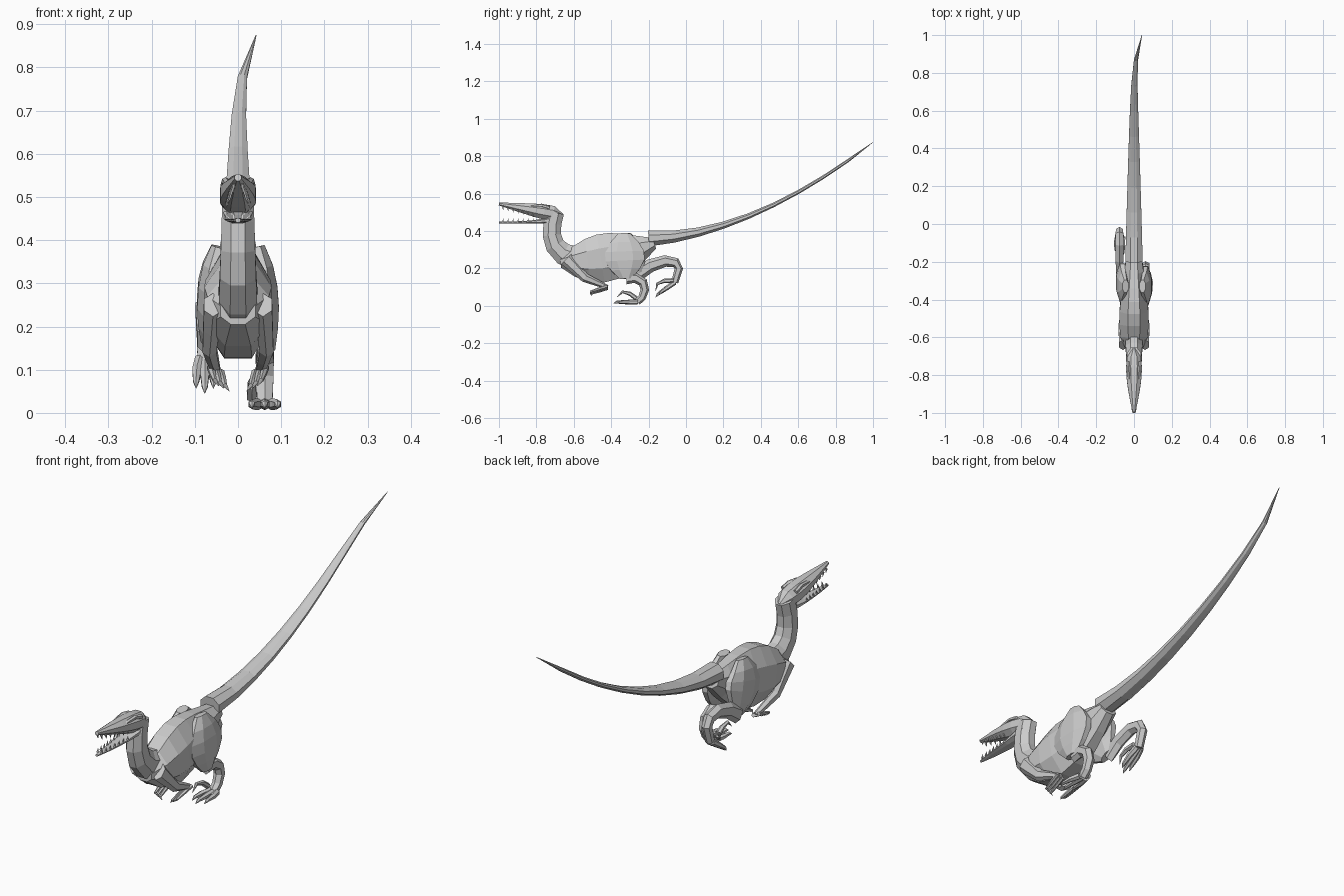
import bpy
import bmesh
import math
from mathutils import Vector, geometry

if "Cube" in bpy.data.objects:
    bpy.data.objects.remove(bpy.data.objects["Cube"], do_unlink=True)


def swell(t, skew=1):
    """Rise from zero to one and back, with the peak shifted by skew."""
    return math.sin(math.pi * min(t, 1) ** skew)


def joints(points):
    """Path that visits each joint in turn."""
    return lambda t: points[round(t * (len(points) - 1))]


def sweep(name, path, width, depth, steps, sides=8):
    """Skin a faceted tube along a path, with half width and half depth by rule."""
    bm = bmesh.new()
    fractions = [i / steps for i in range(steps + 1)]
    centres = [Vector(path(t)) for t in fractions]
    grow = 1 / math.cos(math.pi / sides)
    rings = []
    for i, t in enumerate(fractions):
        ahead, behind = centres[min(i + 1, steps)], centres[max(i - 1, 0)]
        tangent = (ahead - behind).normalized()
        side = (Vector((1, 0, 0)) - tangent * tangent.x).normalized()
        up = side.cross(tangent)
        ring = []
        for k in range(sides):
            angle = math.tau * (k + .5) / sides
            offset = side * math.cos(angle) * width(t) + up * math.sin(angle) * depth(t)
            ring.append(bm.verts.new(centres[i] + offset * grow))
        rings.append(ring)
    for lower, upper in zip(rings, rings[1:]):
        for k in range(sides):
            j = (k + 1) % sides
            bm.faces.new((lower[k], lower[j], upper[j], upper[k]))
    bm.faces.new(rings[0])
    bm.faces.new(rings[-1])
    bmesh.ops.recalc_face_normals(bm, faces=bm.faces)
    mesh = bpy.data.meshes.new(name)
    bm.to_mesh(mesh)
    bm.free()
    bpy.context.collection.objects.link(bpy.data.objects.new(name, mesh))


def pointed(name, points, radius, sides=6):
    """Toe, finger, claw or tooth that narrows to a tip."""
    def taper(t):
        return radius * (1 - .95 * t * t)
    sweep(name, joints(points), taper, taper, len(points) - 1, sides)


# Trunk, neck and tail
sweep("trunk",
      lambda t: (0, -.67 + .5 * t, .235 + .1 * t * t),
      lambda t: .04 + .038 * swell(t, .6),
      lambda t: .03 + .1 * swell(t, .9), steps=7)

neck_line = geometry.interpolate_bezier(
    Vector((0, -.7, .5)), Vector((0, -.73, .4)),
    Vector((0, -.74, .28)), Vector((0, -.58, .25)), 6)
sweep("neck", joints(neck_line),
      lambda t: .036 + .01 * t,
      lambda t: .048 + .02 * t ** 3, steps=5)

sweep("tail",
      lambda t: (.042 * t ** 12, 1.2 * t - .2, .36 + .515 * t ** 1.8),
      lambda t: .045 * (1 - t) ** .7 + .001,
      lambda t: (.009 + .033 * (1 - t) ** 3) * (1 - .9 * t ** 20), steps=9)

# Head with open jaws
sweep("skull",
      lambda t: (0, -.66 - .34 * t, .485 + .06 * t),
      lambda t: .008 + .034 * swell(t, .6),
      lambda t: .008 + .033 * swell(t, .45), steps=7)
sweep("lower_jaw",
      lambda t: (0, -.69 - .31 * t, .446 + .02 * (1 - t) ** 4),
      lambda t: .006 + .031 * (1 - t) ** .7,
      lambda t: .005 + .02 * (1 - t) ** 3, steps=5)


def tooth(name, x, y, root, length):
    pointed(name, [(x, y, root), (x, y + .004, root + length)], .004, sides=4)


for side in (-1, 1):
    sweep("brow_ridge",
          lambda t: (side * (.032 - .01 * t), -.73 - .13 * t, .525 + .012 * swell(t, .7)),
          lambda t: .008, lambda t: .009 - .003 * t, steps=3, sides=6)
    for i in range(7):
        t = i / 6
        x, y = side * (.01 + .016 * t), -.98 + .16 * t
        tooth("upper_tooth", x, y, .53 - .035 * t, -.02)
        tooth("lower_tooth", x, y, .448, .02)

# Folded arms and long fingers
for side in (-1, 1):
    shoulder, elbow, wrist = (Vector((side * x, y, z)) for x, y, z in (
        (.058, -.64, .25), (.066, -.54, .15), (.052, -.42, .1)))
    sweep("arm", joints([shoulder, shoulder.lerp(elbow, .5), elbow,
                         elbow.lerp(wrist, .5), wrist]),
          lambda t: .021 - .01 * t,
          lambda t: .01 + .023 * (1 - t), steps=4, sides=6)
    for spread in (-1, 0, 1):
        root = wrist + Vector((side * spread * .012, 0, spread * .006))
        reach = Vector((-side * .005, -.045, -.015))
        knuckle = root + reach
        tip = knuckle + reach
        pointed("finger", [root, knuckle, tip, tip + Vector((-side * .01, .005, -.014))], .008)


def thigh(name, side, knee):
    """Broad flat muscle from the hip down to the knee."""
    hip_y, hip_z = -.33, .385
    knee_y, knee_z = knee
    sweep(name,
          lambda t: (side * (.045 + .024 * t ** .5),
                     hip_y + (knee_y - hip_y) * t ** 2,
                     hip_z + (knee_z - hip_z) * t),
          lambda t: .017 + .015 * swell(t),
          lambda t: .033 + .075 * swell(t), steps=5)


def leg(label, x, bends, calf, forward, lift, splay):
    """Shin, hock and foot below the knee, with a raised inner sickle claw."""
    side = math.copysign(1, x)
    thigh(label + "_thigh", side, bends[0])
    points = [Vector((x, y, z)) for y, z in bends]
    sweep(label + "_shin", joints(points),
          lambda t: .017 + .004 * swell(t, .7),
          lambda t: .016 + calf * (1 - t), steps=len(points) - 1, sides=6)
    ball, forward, lift = points[-1], Vector(forward), Vector(lift)
    across = Vector((side * splay, 0, 0))
    for spread in (-1, 0, 1):
        root = ball + across * spread * .5
        stride = forward * (.055 - .01 * abs(spread))
        middle = root + stride + across * spread * .4
        end = middle + stride + across * spread * .1
        pointed(label + "_toe", [root, middle, end, end + forward * .02 - lift * .008], .012)
    inner = ball - across + lift * .015
    pointed(label + "_sickle_claw",
            [inner, inner + forward * .04 + lift * .03,
             inner + forward * .08 + lift * .04, inner + forward * .11 + lift * .01], .011)


# Planted left leg and trailing raised right leg
leg("left", .062,
    [(-.32, .145), (-.27, .15), (-.23, .125), (-.22, .085), (-.235, .045), (-.26, .02)],
    calf=.01, forward=(0, -1, 0), lift=(0, 0, 1), splay=.03)
leg("right", -.077,
    [(-.26, .17), (-.19, .215), (-.11, .24), (-.055, .23), (-.038, .2), (-.06, .125)],
    calf=.018, forward=(0, -.82, -.57), lift=(0, -.5, .7), splay=.02)
